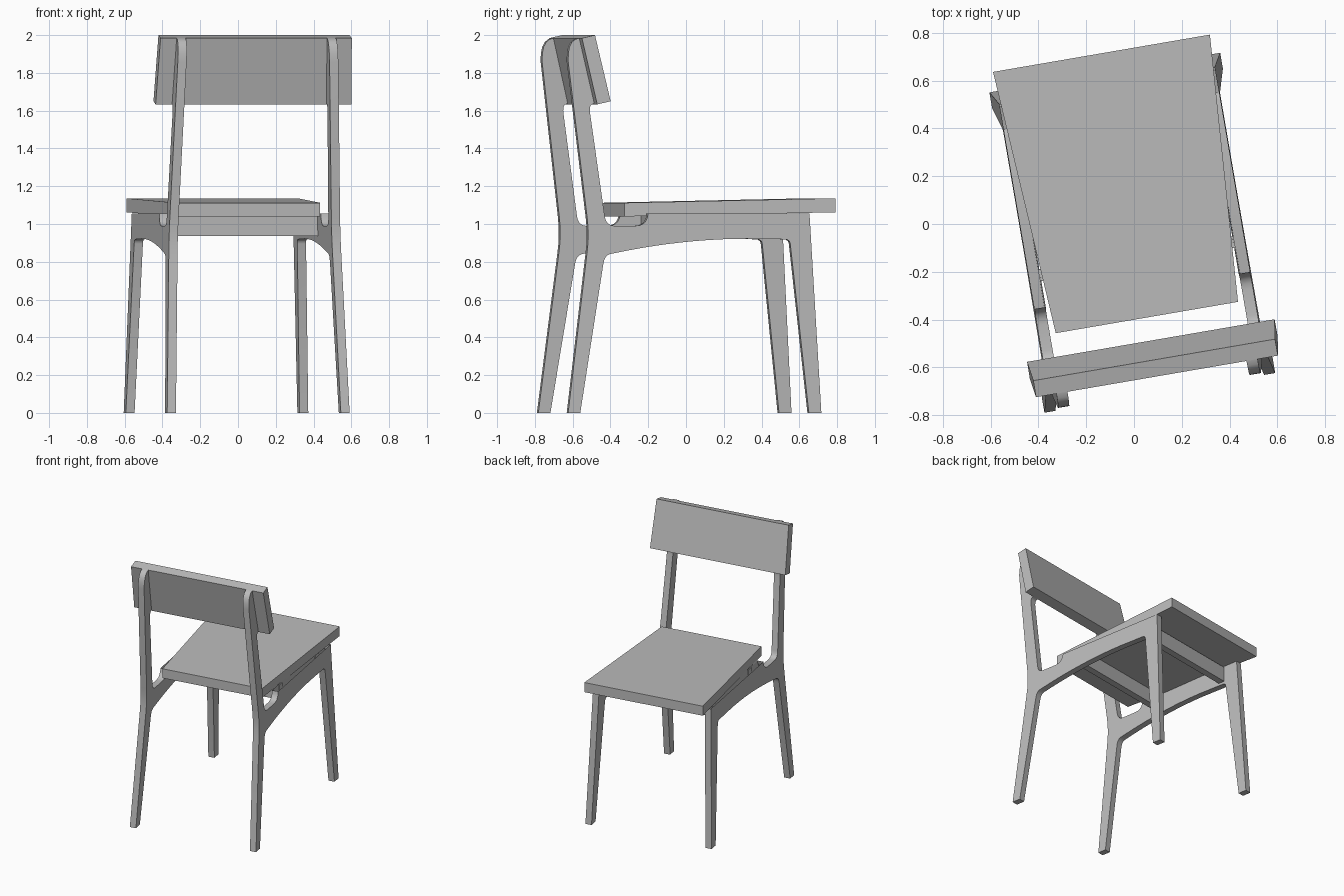
import bpy, bmesh, math
from mathutils import Matrix

cube = bpy.data.objects.get("Cube")
if cube:
    bpy.data.objects.remove(cube, do_unlink=True)

grey = bpy.data.materials.new("plain_grey")
grey.use_nodes = True
grey.diffuse_color = (0.5, 0.5, 0.5, 1)
grey.node_tree.nodes["Principled BSDF"].inputs["Base Color"].default_value = (0.5, 0.5, 0.5, 1)

# The whole chair is turned slightly about the vertical
PLACE = Matrix.Translation((-0.013, -0.002, 0)) @ Matrix.Rotation(math.radians(9.75), 4, "Z")


def extrude_profile(name, profile, left, right, open_top=None):
    """Sweep a (depth, height) profile sideways; left/right give x from (depth, height)."""
    bm = bmesh.new()
    a = [bm.verts.new((left(y, z), y, z)) for y, z in profile]
    b = [bm.verts.new((right(y, z), y, z)) for y, z in profile]
    bm.faces.new(a)
    bm.faces.new(b[::-1])
    n = len(profile)
    sides = []
    for i in range(n):
        j = (i + 1) % n
        sides.append(bm.faces.new((a[j], a[i], b[i], b[j])))
    bmesh.ops.recalc_face_normals(bm, faces=bm.faces)
    if open_top is not None:
        bmesh.ops.delete(bm, geom=[sides[open_top]], context="FACES_ONLY")
    mesh = bpy.data.meshes.new(name)
    bm.to_mesh(mesh)
    bm.free()
    mesh.transform(PLACE)
    mesh.materials.append(grey)
    obj = bpy.data.objects.new(name, mesh)
    bpy.context.collection.objects.link(obj)
    bpy.ops.object.select_all(action="DESELECT")
    obj.select_set(True)
    bpy.context.view_layer.objects.active = obj
    bpy.ops.object.shade_smooth_by_angle(angle=math.radians(35))
    return obj


def arc(p, c, q, steps=5):
    """Rounded corner from p to q, pulled toward corner c."""
    pts = []
    for i in range(steps + 1):
        t = i / steps
        pts.append(tuple((1 - t) ** 2 * p[k] + 2 * t * (1 - t) * c[k] + t * t * q[k] for k in (0, 1)))
    return pts


# Side frame outline: rear leg, top, notch, rail, front leg, arched underside
outline = [(-0.65, 0), (-0.715, 0)]
outline += arc((-0.61, 0.84), (-0.596, 0.94), (-0.608, 1.04), 4)
outline += arc((-0.705, 1.86), (-0.71, 1.98), (-0.64, 1.985))
outline += [(-0.56, 1.64)]
outline += arc((-0.575, 1.635), (-0.596, 1.63), (-0.588, 1.58), 4)
outline += arc((-0.513, 1.04), (-0.506, 0.99), (-0.46, 0.99))
outline += arc((-0.35, 0.99), (-0.285, 0.99), (-0.28, 1.055))
rail_top = len(outline) - 1
outline += [(0.587, 1.055), (0.645, 0), (0.578, 0)]
outline += arc((0.483, 0.895), (0.48, 0.919), (0.455, 0.919), 3)
outline += arc((0.25, 0.922), (-0.1, 0.922), (-0.48, 0.842), 10)
outline += arc((-0.485, 0.841), (-0.513, 0.835), (-0.521, 0.795), 4)

for side, word in ((1, "left"), (-1, "right")):
    extrude_profile(f"{word}_side_frame", outline,
                    lambda y, z: side * (0.49 - 0.0317 * z),
                    lambda y, z: side * (0.443 - 0.0317 * z), rail_top)


# Seat, narrower at the back
def seat_half(y, z):
    return 0.387 + 0.0655 * (y + 0.395)


extrude_profile("seat", [(-0.395, 1.04), (0.727, 1.062), (0.727, 1.136), (-0.395, 1.112)],
                lambda y, z: -seat_half(y, z), seat_half)


# Tilted backrest board
def back_half(y, z):
    return 0.513 + 0.036 * (2 - z)


extrude_profile("backrest", [(-0.565, 1.633), (-0.493, 1.65), (-0.575, 2), (-0.645, 1.984)],
                lambda y, z: -back_half(y, z), back_half)

# Cross bars under the seat
for name, y in (("rear_cross_bar", -0.17), ("front_cross_bar", 0.42)):
    extrude_profile(name, [(y, 0.937), (y + 0.05, 0.937), (y + 0.05, 1.05), (y, 1.05)],
                    lambda y, z: -0.415, lambda y, z: 0.415)
